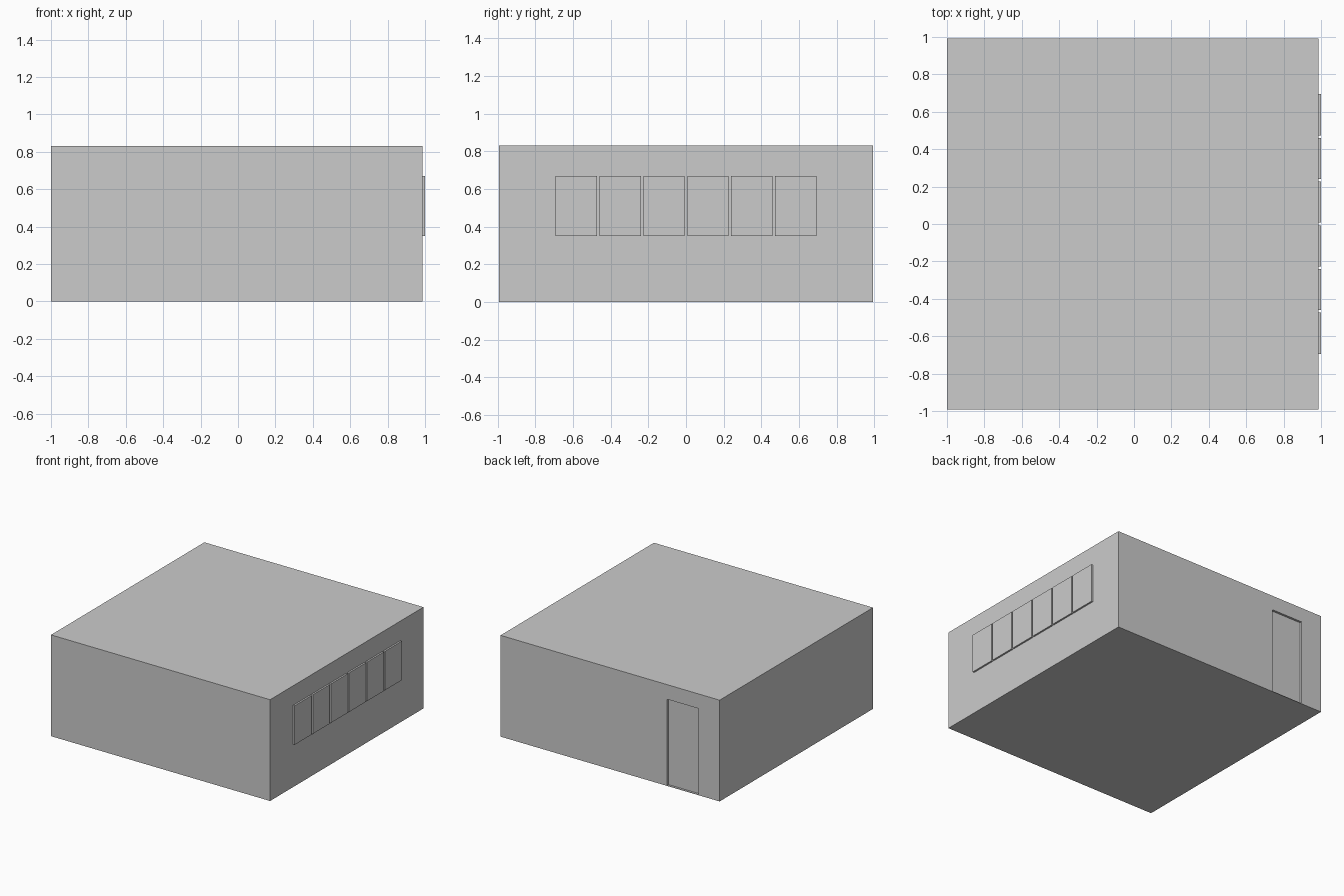
import bpy
import bmesh
from mathutils import Vector

if "Cube" in bpy.data.objects:
    bpy.data.objects.remove(bpy.data.objects["Cube"])


def box(name, lo, hi):
    """Axis-aligned box between two opposite corners."""
    lo, hi = Vector(lo), Vector(hi)
    bm = bmesh.new()
    bmesh.ops.create_cube(bm, size=1)
    for v in bm.verts:
        v.co = Vector((lo[i] + (v.co[i] + 0.5) * (hi[i] - lo[i]) for i in range(3)))
    mesh = bpy.data.meshes.new(name)
    bm.to_mesh(mesh)
    bm.free()
    obj = bpy.data.objects.new(name, mesh)
    bpy.context.collection.objects.link(obj)
    return obj


WALL_X, HALF_Y, HEIGHT = 0.986, 0.993, 0.83
DOOR_X0, DOOR_X1, DOOR_TOP = -0.81, -0.525, 0.71

# Room block
room = box("room", (-1, -HALF_Y, 0), (WALL_X, HALF_Y, HEIGHT))

# Doorway cut into the back wall
cutter = box("doorway_cutter", (DOOR_X0, HALF_Y - 0.05, 0.004),
             (DOOR_X1, HALF_Y + 0.1, DOOR_TOP))
cutter.hide_render = True
cut = room.modifiers.new("doorway", 'BOOLEAN')
cut.operation = 'DIFFERENCE'
cut.solver = 'EXACT'
cut.object = cutter
bpy.context.view_layer.objects.active = room
bpy.ops.object.modifier_apply(modifier=cut.name)
bpy.data.objects.remove(cutter)

# Door leaf, set slightly back from the wall face
box("door", (DOOR_X0, HALF_Y - 0.05, 0.004), (DOOR_X1, HALF_Y - 0.018, DOOR_TOP))

# Row of six window panels standing proud of the right wall
COUNT, PITCH, WIDTH = 6, 0.2335, 0.22
for i in range(COUNT):
    y = (i - (COUNT - 1) / 2) * PITCH
    box(f"window_{i + 1}", (WALL_X - 0.01, y - WIDTH / 2, 0.35),
        (1.0, y + WIDTH / 2, 0.67))
